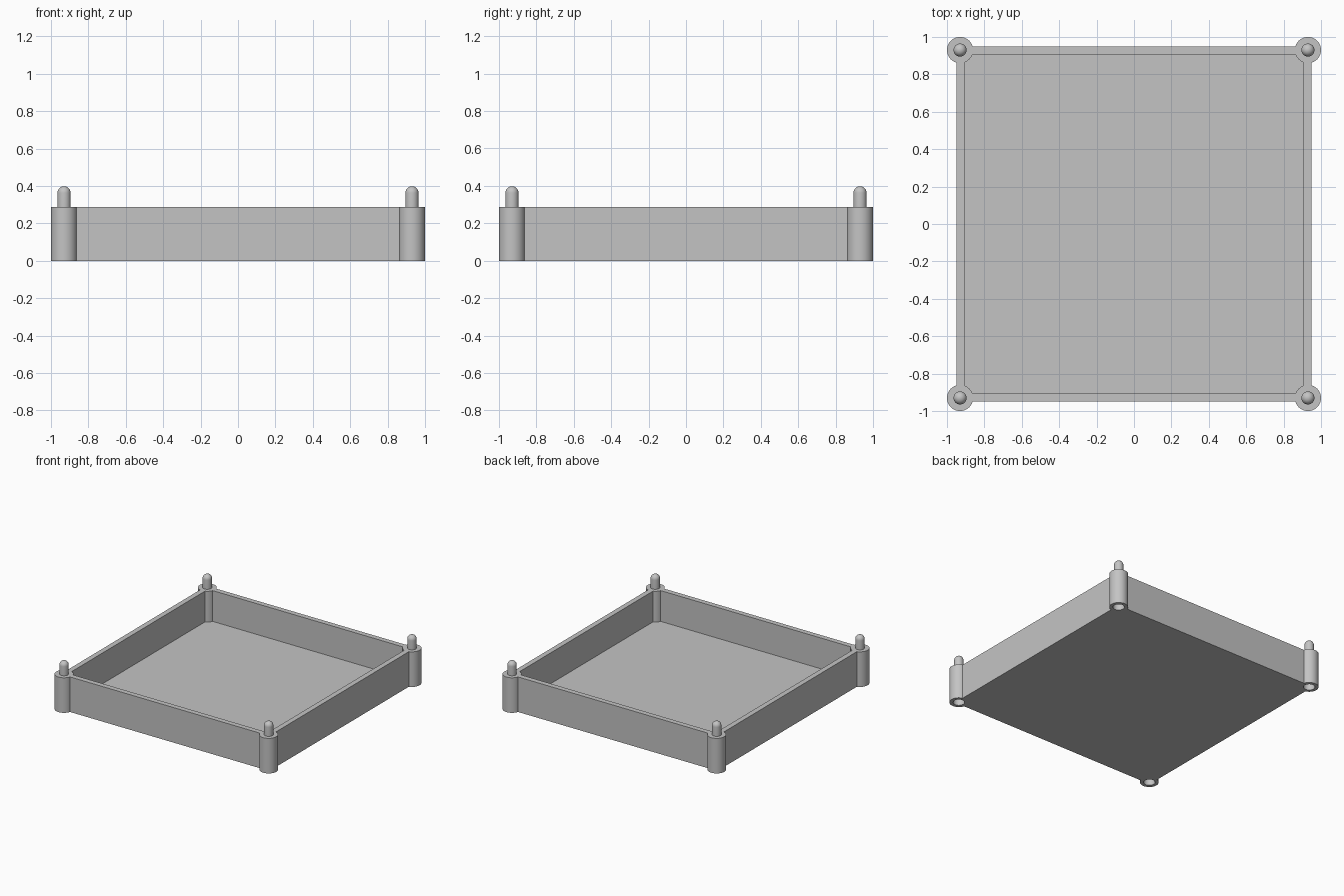
import bpy
import bmesh
import math
from mathutils import Matrix, Vector

cube = bpy.data.objects.get("Cube")
if cube:
    bpy.data.objects.remove(cube, do_unlink=True)

HEIGHT = 0.288      # rim height
OUTER = 0.949       # half width outside the walls
INNER = 0.906       # half width inside the walls
FLOOR = 0.035       # floor thickness
POST = 0.93         # corner post centre
POST_R = 0.07
PEG_R = 0.035
PEG_TOP = 0.398
SOCKET_R = 0.043
SOCKET_DEPTH = 0.13
SIDES = 48
CORNERS = [(sx * POST, sy * POST) for sx in (-1, 1) for sy in (-1, 1)]

grey = bpy.data.materials.new("plain grey")
grey.use_nodes = True
colour = (0.55, 0.55, 0.55, 1)
grey.diffuse_color = colour
grey.node_tree.nodes["Principled BSDF"].inputs["Base Color"].default_value = colour


def make_object(name, bm):
    mesh = bpy.data.meshes.new(name)
    bmesh.ops.recalc_face_normals(bm, faces=bm.faces)
    bm.to_mesh(mesh)
    bm.free()
    mesh.materials.append(grey)
    obj = bpy.data.objects.new(name, mesh)
    bpy.context.collection.objects.link(obj)
    return obj


def box(name, half, z0, z1):
    bm = bmesh.new()
    place = Matrix.Translation((0, 0, (z0 + z1) / 2))
    size = Matrix.Diagonal((2 * half, 2 * half, z1 - z0, 1))
    bmesh.ops.create_cube(bm, size=1, matrix=place @ size)
    return make_object(name, bm)


def corner_cylinders(name, radius, z0, z1):
    bm = bmesh.new()
    for x, y in CORNERS:
        bmesh.ops.create_cone(bm, cap_ends=True, segments=SIDES,
                              radius1=radius, radius2=radius, depth=z1 - z0,
                              matrix=Matrix.Translation((x, y, (z0 + z1) / 2)))
    return make_object(name, bm)


def combine(target, tool, operation):
    mod = target.modifiers.new(operation.title(), "BOOLEAN")
    mod.operation = operation
    mod.solver = "EXACT"
    mod.object = tool
    bpy.context.view_layer.objects.active = target
    bpy.ops.object.modifier_apply(modifier=mod.name)
    bpy.data.objects.remove(tool, do_unlink=True)


def round_peg(name, x, y):
    # Half profile of a dome-ended pin, spun about its axis
    spring = PEG_TOP - PEG_R
    profile = [(PEG_R, HEIGHT - 0.01)]
    for i in range(9):
        a = math.pi / 2 * i / 8
        profile.append((PEG_R * math.cos(a), spring + PEG_R * math.sin(a)))
    bm = bmesh.new()
    verts = [bm.verts.new((x + r, y, z)) for r, z in profile]
    edges = [bm.edges.new(pair) for pair in zip(verts, verts[1:])]
    bmesh.ops.spin(bm, geom=verts + edges, cent=Vector((x, y, 0)), axis=(0, 0, 1),
                   angle=2 * math.pi, steps=32)
    bmesh.ops.remove_doubles(bm, verts=bm.verts, dist=0.0001)
    return make_object(name, bm)


# Open tray: outer block hollowed out, leaving walls and floor
tray = box("tray", OUTER, 0, HEIGHT)
combine(tray, box("cavity_cutter", INNER, FLOOR, HEIGHT + 0.1), "DIFFERENCE")

# Corner posts with sockets underneath
combine(tray, corner_cylinders("corner_posts", POST_R, 0, HEIGHT), "UNION")
combine(tray, corner_cylinders("socket_cutter", SOCKET_R, -0.1, SOCKET_DEPTH), "DIFFERENCE")

# Stacking pegs on top of the posts
parts = [tray]
for x, y in CORNERS:
    side = ("left" if x > 0 else "right") + ("_front" if y < 0 else "_back")
    parts.append(round_peg("peg_" + side, x, y))

bpy.ops.object.select_all(action="DESELECT")
for obj in parts:
    obj.select_set(True)
bpy.context.view_layer.objects.active = tray
bpy.ops.object.shade_smooth_by_angle(angle=math.radians(30))
